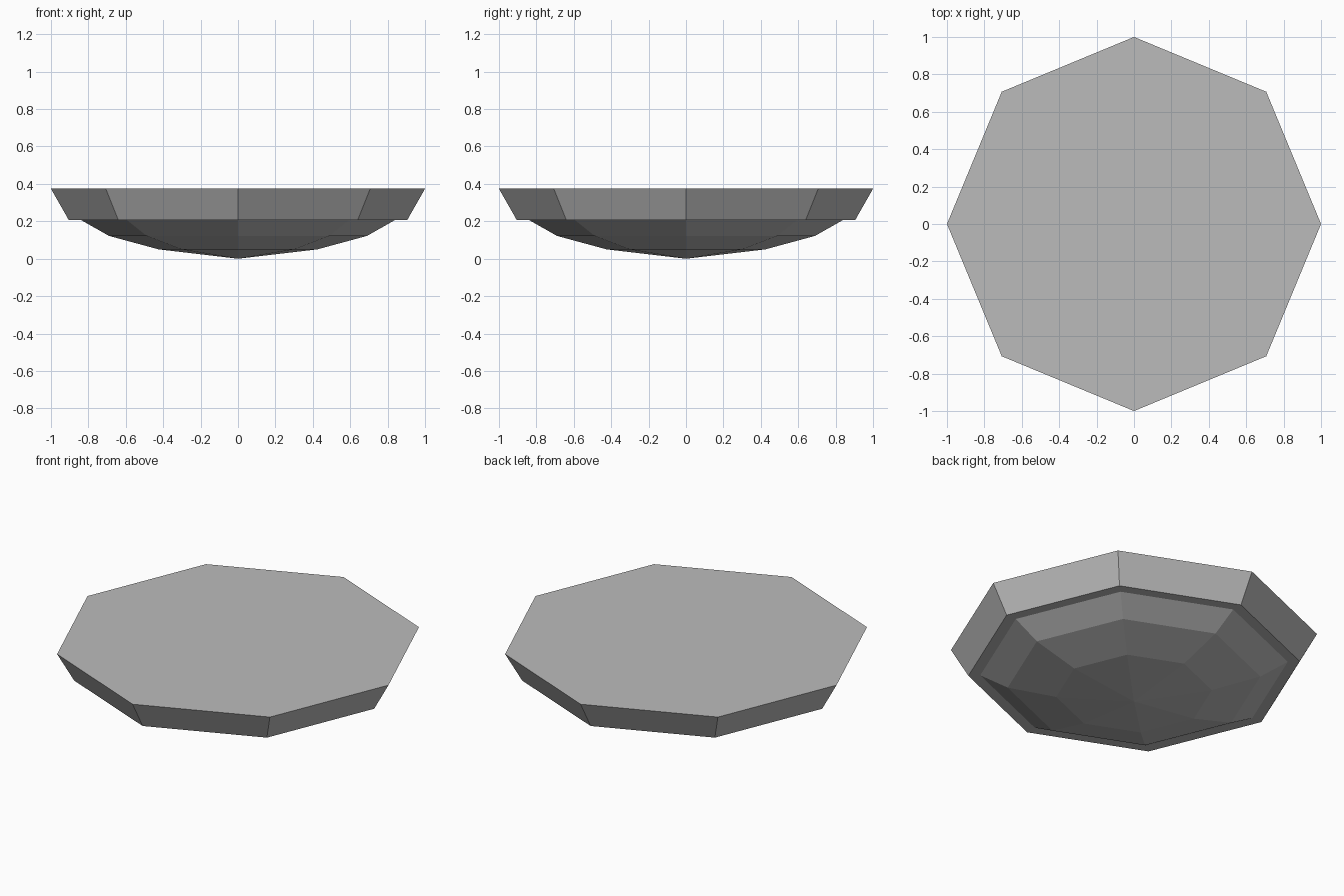
import bpy
import bmesh
from math import cos, sin, pi

cube = bpy.data.objects.get("Cube")
if cube:
    bpy.data.objects.remove(cube, do_unlink=True)

SIDES = 8

stone = bpy.data.materials.new("grey_stone")
stone.use_nodes = True
colour = (0.5, 0.5, 0.5, 1)
stone.diffuse_color = colour
stone.node_tree.nodes["Principled BSDF"].inputs["Base Color"].default_value = colour


def lathe(name, profile):
    """Closed faceted solid from (radius, height) points, bottom to top."""
    bm = bmesh.new()
    rings = []
    for r, z in profile:
        count = SIDES if r else 1
        rings.append([bm.verts.new((r * cos(2 * pi * i / SIDES),
                                    r * sin(2 * pi * i / SIDES), z))
                      for i in range(count)])
    for low, high in zip(rings, rings[1:]):
        for i in range(SIDES):
            j = (i + 1) % SIDES
            if len(low) == 1:
                bm.faces.new((low[0], high[j], high[i]))
            else:
                bm.faces.new((low[i], low[j], high[j], high[i]))
    # Flat caps on open ends
    if len(rings[0]) > 1:
        bm.faces.new(rings[0][::-1])
    bm.faces.new(rings[-1])
    mesh = bpy.data.meshes.new(name)
    bm.to_mesh(mesh)
    bm.free()
    mesh.materials.append(stone)
    obj = bpy.data.objects.new(name, mesh)
    bpy.context.collection.objects.link(obj)
    return obj


# Flared slab with a flat top
lathe("top_slab", [(0.905, 0.207), (1, 0.374)])

# Shallow rounded underside, set in from the slab edge
lathe("rounded_base", [(0, 0), (0.425, 0.05), (0.69, 0.122), (0.84, 0.207)])
